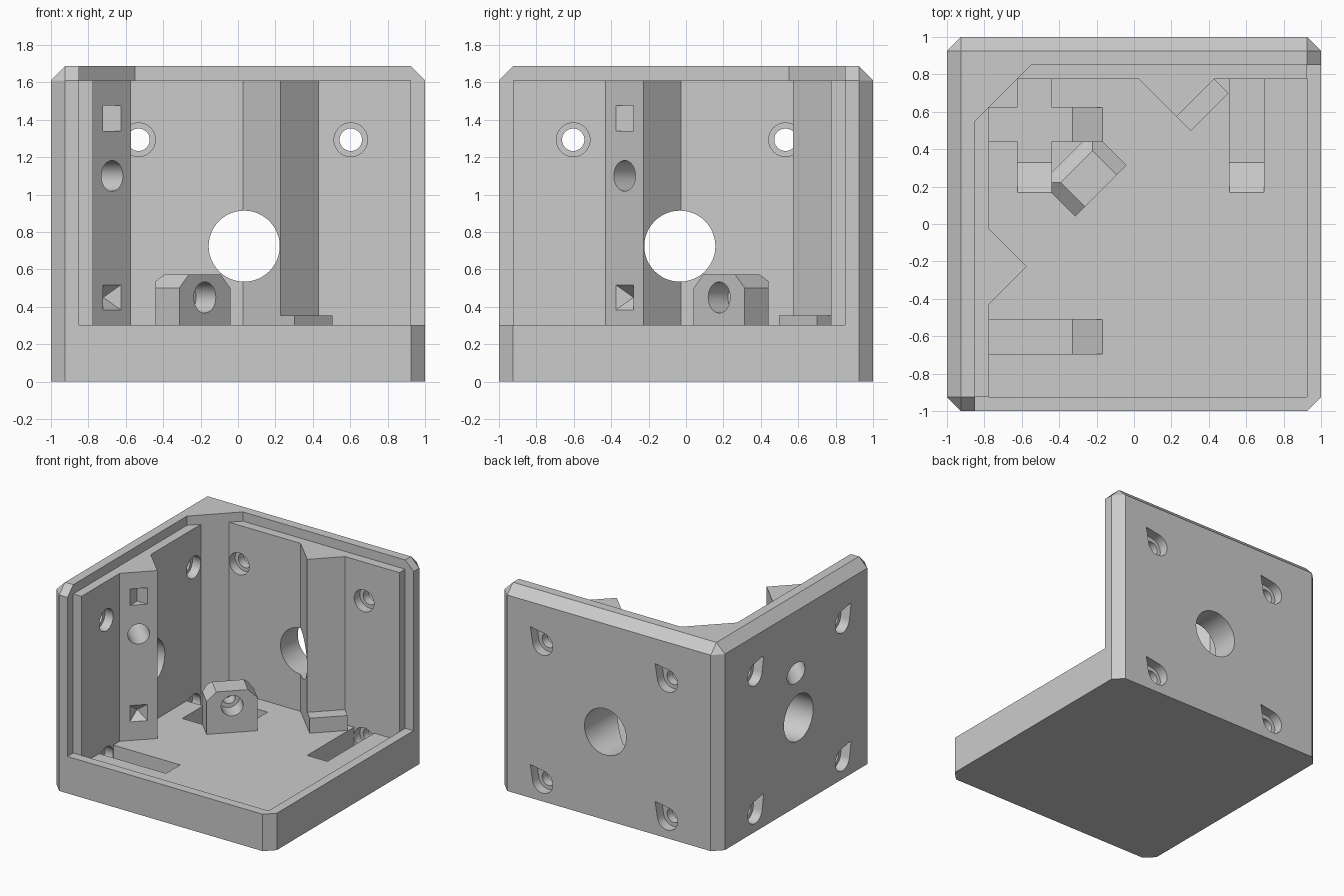
import bpy, bmesh, math
from mathutils import Matrix, Vector

if "Cube" in bpy.data.objects:
    bpy.data.objects.remove(bpy.data.objects["Cube"])

GREY = (0.6, 0.6, 0.6, 1)
mat = bpy.data.materials.new("plain_grey")
mat.use_nodes = True
mat.diffuse_color = GREY
mat.node_tree.nodes["Principled BSDF"].inputs["Base Color"].default_value = GREY


def frame(a, b, c):
    """Matrix whose local axes point along the three directions."""
    return Matrix((a, b, c)).transposed().to_4x4()


def finish(name, bm):
    bmesh.ops.recalc_face_normals(bm, faces=bm.faces)
    mesh = bpy.data.meshes.new(name)
    bm.to_mesh(mesh)
    bm.free()
    mesh.materials.append(mat)
    ob = bpy.data.objects.new(name, mesh)
    bpy.context.collection.objects.link(ob)
    return ob


def prism(name, points, lo, hi, matrix=Matrix()):
    """Extrude a 2D profile from lo to hi along the third axis."""
    bm = bmesh.new()
    bottom = [bm.verts.new((u, v, lo)) for u, v in points]
    top = [bm.verts.new((u, v, hi)) for u, v in points]
    bm.faces.new(bottom[::-1])
    bm.faces.new(top)
    for i in range(len(points)):
        bm.faces.new((bottom[i - 1], bottom[i], top[i], top[i - 1]))
    bm.transform(matrix)
    return finish(name, bm)


def cone(name, u, v, lo, hi, r1, r2, matrix, sides=48):
    bm = bmesh.new()
    place = Matrix.Translation((u, v, (lo + hi) / 2)) @ Matrix.Rotation(math.pi / 4, 4, "Z")
    bmesh.ops.create_cone(bm, cap_ends=True, segments=sides, radius1=r1,
                          radius2=r2, depth=hi - lo, matrix=matrix @ place)
    return finish(name, bm)


def combine(target, tool, op="DIFFERENCE"):
    mod = target.modifiers.new("combine", "BOOLEAN")
    mod.operation, mod.solver, mod.object = op, "MANIFOLD", tool
    bpy.context.view_layer.objects.active = target
    bpy.ops.object.modifier_apply(modifier=mod.name)
    bpy.data.objects.remove(tool)


X, Y, Z = Vector((1, 0, 0)), Vector((0, 1, 0)), Vector((0, 0, 1))
T, D = (X + Y).normalized(), (Y - X).normalized()
FLOOR, LIP, RIM, TOP = 0.23, 0.303, 1.61, 1.686

# Outer block with chamfered uprights and top edges
s, c = 1.0, 0.925
octagon = [(s, c), (c, s), (-c, s), (-s, c), (-s, -c), (-c, -s), (c, -s), (s, -c)]
bm = bmesh.new()
for x, y in octagon:
    bm.verts.new((x, y, 0))
    bm.verts.new((x, y, RIM))
for x in (-c, c):
    for y in (-c, c):
        bm.verts.new((x, y, TOP))
bmesh.ops.convex_hull(bm, input=bm.verts)
bmesh.ops.dissolve_limit(bm, angle_limit=0.02, verts=bm.verts, edges=bm.edges)
body = finish("corner_housing", bm)

# Hollow the open side, then sink the floor inside a raised lip
combine(body, prism("hollow", [(-.85, -2), (2, -2), (2, .85), (-.55, .85), (-.85, .55)],
                    LIP, 2))
combine(body, prism("floor_pocket", [(-.82, -c), (c, -c), (c, .82), (-.58, .82), (-.82, .58)],
                    FLOOR, .4))

# Inner wall lining with a triangular column on each wall
lining = [(-.9, -c), (-.775, -c), (-.775, -.43), (-.573, -.228), (-.775, -.026),
          (-.775, .775), (.026, .775), (.228, .573), (.43, .775), (c, .775),
          (c, .9), (-.9, .9)]
combine(body, prism("lining", lining, .15, RIM), "UNION")

# Foot under the back column
combine(body, prism("column_foot", [(.228, .573), (.303, .498), (.505, .7), (.43, .775),
                                    (.3, .75)], .15, .353), "UNION")

# Diagonal mounting block on the floor
block = prism("mounting_block", [(-.193, .1), (.193, .1), (.193, .5), (.12, .573),
                                 (-.12, .573), (-.193, .5)], .251, .506, frame(T, Z, D))
combine(block, prism("back_bevel", [(.406, .6), (.606, .4), (.606, .6)], -1, 1,
                     frame(D, Z, T)))
combine(body, block, "UNION")

# Openings repeated on both walls: along, up and outward axes
for along, out in ((X, Y), (-Y, -X)):
    wall = frame(along, Z, out)
    for u in (-.532, .603):
        # Floor slot with a ramped end
        slot = [(.775, .07), (.328, .07), (.168, FLOOR), (.168, .8), (.775, .8)]
        combine(body, prism("slot", slot, u - .092, u + .092, frame(out, Z, along)))
        for z in (.16, 1.293):
            combine(body, cone("screw_hole", u, z, .7, 1.1, .06, .06, wall))
            combine(body, cone("inner_bore", u, z, .7, .85, .09, .09, wall))
            # Teardrop recess pointing diagonally up and away from the corner
            r, tip = .092, .113
            arc = [math.radians(a) for a in range(100, 351, 10)]
            drop = [(u + r * math.cos(a), z + r * math.sin(a)) for a in arc]
            combine(body, prism("outer_bore", drop + [(u + tip, z + tip)], .92, 1.1, wall))
    combine(body, cone("cable_hole", .033, .724, .5, 1.1, .19, .19, wall))

# Diagonal holes and dents on the left column and the block
diag = frame(T, Z, D)
t, face, half = -.708, .244, .067
combine(body, cone("column_hole", t, 1.1, .15, .9, .082, .082, diag))
combine(body, cone("block_hole", 0, .45, .2, .4, .083, .083, diag))
combine(body, cone("block_inner_hole", 0, .45, .35, .6, .05, .05, diag))
wide = half + .05
combine(body, prism("notch", [(t - wide, face - .05), (t + wide, face - .05),
                              (t, face + half)], 1.34, 1.475, frame(T, D, Z)))
combine(body, cone("pyramid_dent", t, .45, face - .05, face + half,
                   wide * math.sqrt(2), 0, diag, 4))

# Smooth the bores, keep every edge crisp
bpy.ops.object.select_all(action="DESELECT")
body.select_set(True)
bpy.context.view_layer.objects.active = body
bpy.ops.object.shade_smooth_by_angle(angle=math.radians(25))
